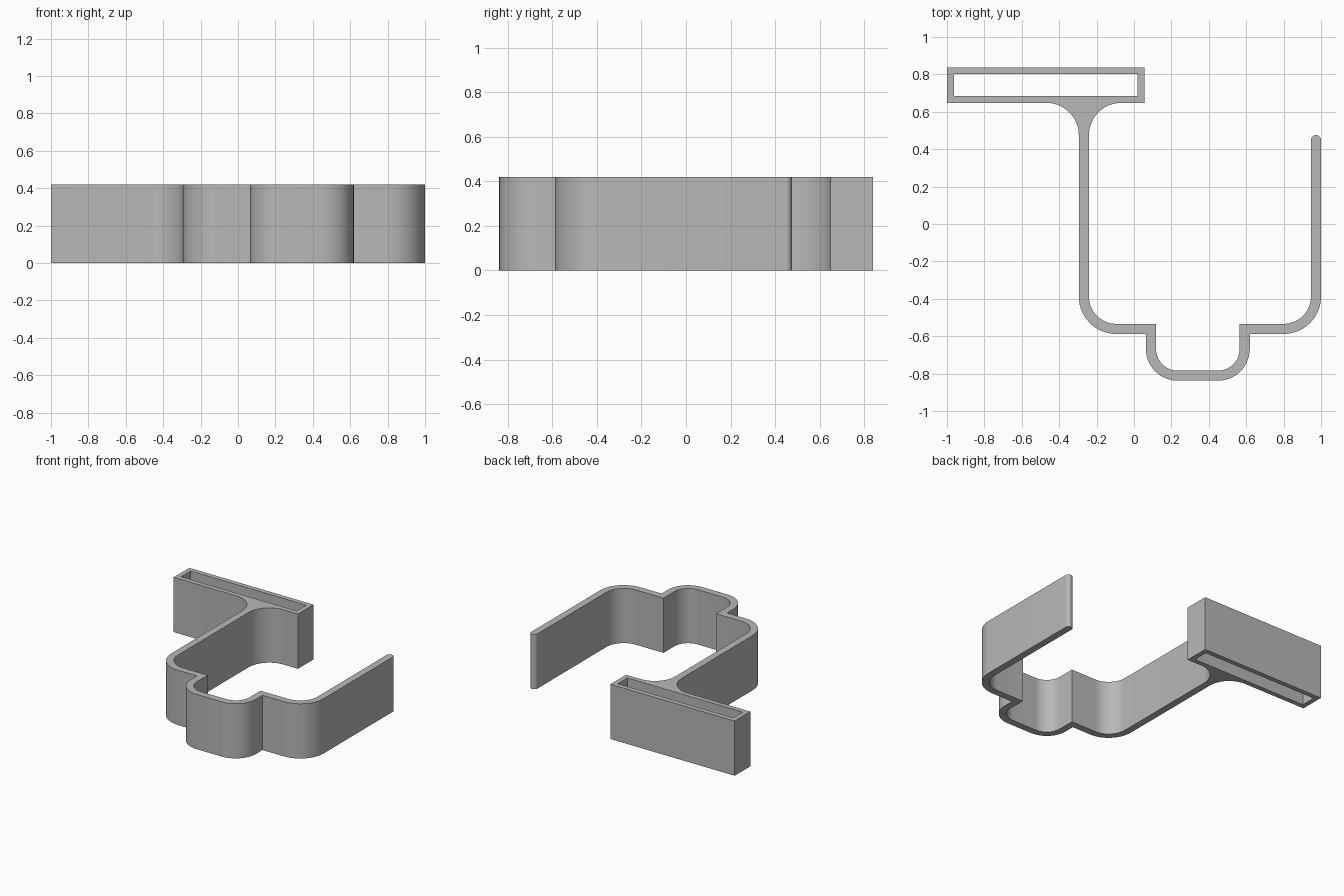
import bpy
import math
from mathutils import Vector

HEIGHT = 0.42
WALL = 0.054

cube = bpy.data.objects.get("Cube")
if cube:
    bpy.data.objects.remove(cube, do_unlink=True)


def rounded(corners, steps=14):
    """Turn (x, y, radius) corners into an outline with filleted corners."""
    pts = []
    for i, (x, y, r) in enumerate(corners):
        p = Vector((x, y))
        if r == 0:
            pts.append(p)
            continue
        a = (Vector(corners[i - 1][:2]) - p).normalized()
        b = (Vector(corners[(i + 1) % len(corners)][:2]) - p).normalized()
        centre = p + (a + b) * r  # all corners are square
        for k in range(steps + 1):
            t = k / steps * math.pi / 2
            pts.append(centre - b * r * math.cos(t) - a * r * math.sin(t))
    return pts


# Key lines of the profile
arm, tip = -0.295, 1.0               # outer faces of the hook
cup_l, cup_r = 0.064, 0.619          # outer faces of the lower cup
floor, cup_floor = -0.588, -0.838    # undersides
box_l, box_r, box_b, box_t = -1.0, 0.055, 0.648, 0.838
R, C, F = 0.2, 0.17, 0.174           # hook, cup and junction radii
E = WALL / 2 - 0.0005                # rounded free end
W = WALL

outline = [
    (box_l, box_t, 0), (box_l, box_b, 0),
    # outer side of the hook
    (arm, box_b, F), (arm, floor, R),
    (cup_l, floor, 0), (cup_l, cup_floor, C),
    (cup_r, cup_floor, C), (cup_r, floor, 0),
    (tip, floor, R), (tip, 0.475, E),
    # inner side of the hook
    (tip - W, 0.475, E), (tip - W, floor + W, R - W),
    (cup_r - W, floor + W, 0), (cup_r - W, cup_floor + W, C - W),
    (cup_l + W, cup_floor + W, C - W), (cup_l + W, floor + W, 0),
    (arm + W, floor + W, R - W), (arm + W, box_b, F),
    (box_r, box_b, 0), (box_r, box_t, 0),
]
S = 0.037  # wall of the mounting sleeve
slot = [(box_l + S, box_t - S, 0), (box_l + S, box_b + S, 0),
        (box_r - S, box_b + S, 0), (box_r - S, box_t - S, 0)]

# Filled profile with a slot, extruded to full height
curve = bpy.data.curves.new("bracket_profile", "CURVE")
curve.dimensions = "2D"
curve.fill_mode = "BOTH"
curve.extrude = HEIGHT / 2
for loop in (outline, slot):
    pts = rounded(loop)
    spline = curve.splines.new("POLY")
    spline.points.add(len(pts) - 1)
    for point, p in zip(spline.points, pts):
        point.co = (p.x, p.y, 0, 1)
    spline.use_cyclic_u = True

bracket = bpy.data.objects.new("hook_bracket", curve)
bpy.context.collection.objects.link(bracket)
bracket.location.z = HEIGHT / 2
bpy.ops.object.select_all(action="DESELECT")
bracket.select_set(True)
bpy.context.view_layer.objects.active = bracket
bpy.ops.object.convert(target="MESH")

# Weld the caps to the walls and face everything outward
bracket = bpy.context.view_layer.objects.active
bpy.ops.object.mode_set(mode="EDIT")
bpy.ops.mesh.select_all(action="SELECT")
bpy.ops.mesh.remove_doubles(threshold=0.0002)
bpy.ops.mesh.normals_make_consistent(inside=False)
bpy.ops.object.mode_set(mode="OBJECT")
bpy.ops.object.shade_smooth_by_angle(angle=math.radians(30))

# Plain grey plastic
grey = bpy.data.materials.new("grey_plastic")
grey.use_nodes = True
colour = (0.48, 0.48, 0.48, 1)
grey.diffuse_color = colour
grey.node_tree.nodes["Principled BSDF"].inputs["Base Color"].default_value = colour
bracket.data.materials.clear()
bracket.data.materials.append(grey)
